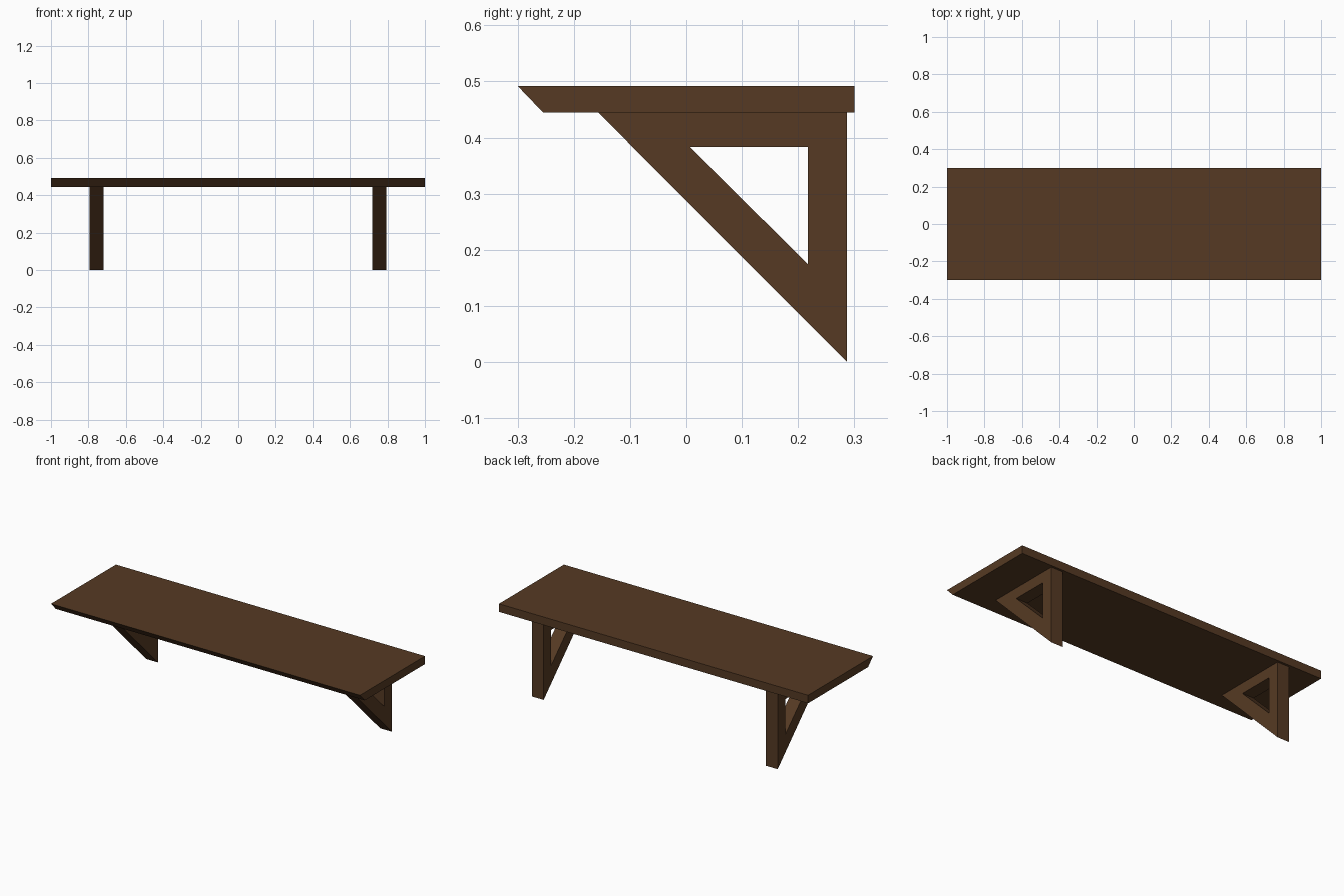
import bpy, bmesh

if "Cube" in bpy.data.objects:
    bpy.data.objects.remove(bpy.data.objects["Cube"])

wood = bpy.data.materials.new("dark brown wood")
wood.diffuse_color = (0.092, 0.042, 0.017, 1)
wood.use_nodes = True
wood.node_tree.nodes["Principled BSDF"].inputs["Base Color"].default_value = wood.diffuse_color


def make_object(name, bm):
    bmesh.ops.recalc_face_normals(bm, faces=bm.faces)
    me = bpy.data.meshes.new(name)
    bm.to_mesh(me)
    bm.free()
    me.materials.append(wood)
    ob = bpy.data.objects.new(name, me)
    bpy.context.collection.objects.link(ob)
    return ob


def extrude_x(name, faces_yz, x0, x1):
    """Extrude flat faces (lists of y,z points) from x0 to x1."""
    bm = bmesh.new()
    for pts in faces_yz:
        bm.faces.new([bm.verts.new((x0, y, z)) for y, z in pts])
    bmesh.ops.remove_doubles(bm, verts=bm.verts, dist=1e-5)
    geom = bmesh.ops.extrude_face_region(bm, geom=bm.faces[:], use_keep_orig=True)["geom"]
    moved = [g for g in geom if isinstance(g, bmesh.types.BMVert)]
    bmesh.ops.translate(bm, verts=moved, vec=(x1 - x0, 0, 0))
    return make_object(name, bm)


# Shelf board with a slanted front edge
extrude_x("shelf_board",
          [[(-0.3, 0.492), (-0.255, 0.445), (0.3, 0.445), (0.3, 0.492)]], -1, 1)

# Triangular brackets: a frame of three mitred members
outer = [(-0.157, 0.445), (0.287, 0.445), (0.287, 0.0)]
inner = [(0.007, 0.383), (0.217, 0.383), (0.217, 0.175)]
frame = [[outer[i], outer[(i + 1) % 3], inner[(i + 1) % 3], inner[i]] for i in range(3)]
for side, x in (("left", -0.7575), ("right", 0.7575)):
    extrude_x(side + "_bracket", frame, x - 0.0375, x + 0.0375)
